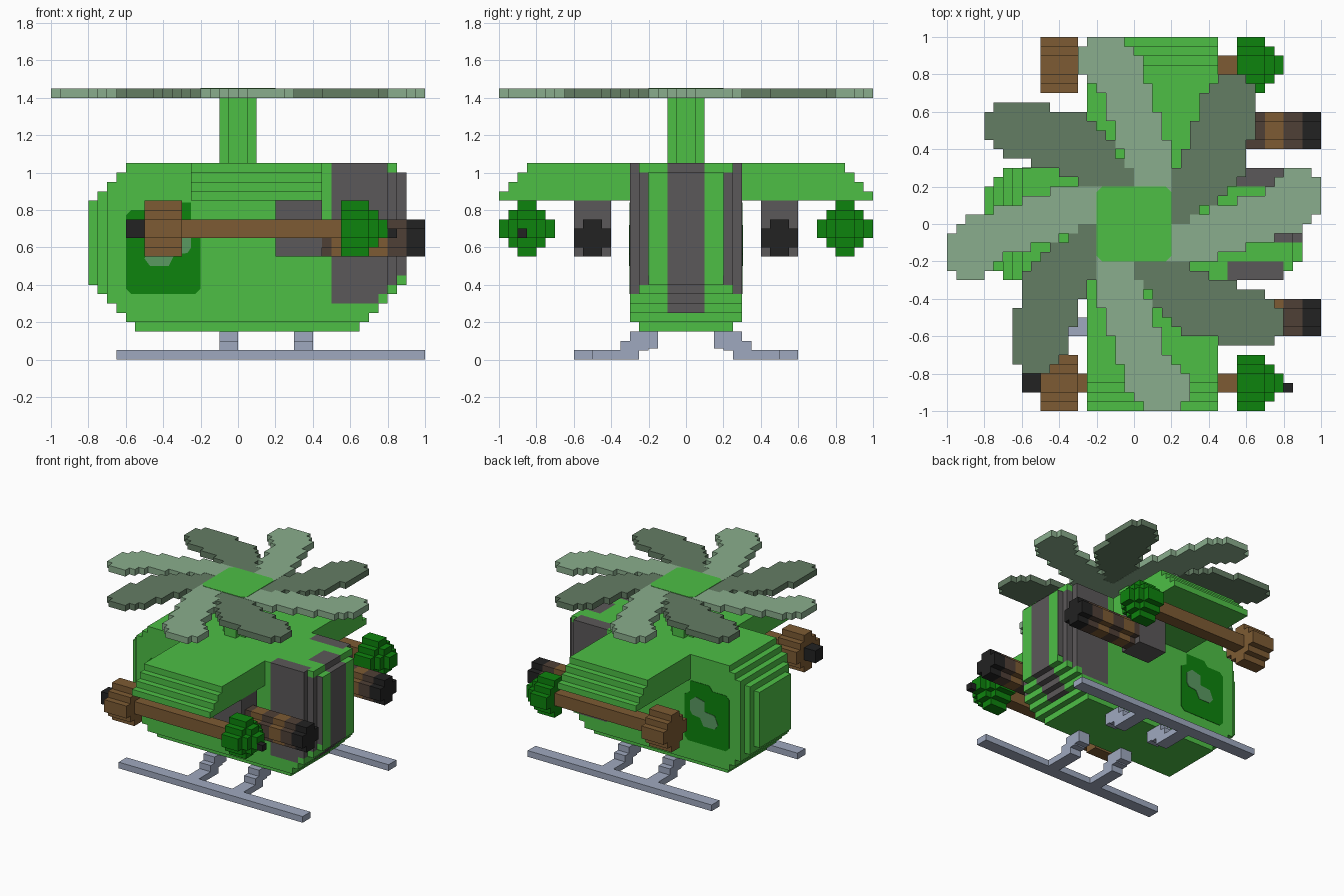
import bpy, bmesh
from mathutils import Vector

if "Cube" in bpy.data.objects:
    bpy.data.objects.remove(bpy.data.objects["Cube"], do_unlink=True)


def material(name, r, g, b):
    m = bpy.data.materials.new(name)
    m.use_nodes = True
    m.diffuse_color = (r, g, b, 1)
    m.node_tree.nodes["Principled BSDF"].inputs["Base Color"].default_value = (r, g, b, 1)
    return m


GREEN = material("leaf_green", .075, .52, .06)
SAGE = material("light_sage", .254, .423, .266)
DARK_SAGE = material("dark_sage", .127, .205, .127)
GREY = material("warm_grey", .105, .098, .10)
BROWN = material("wood_brown", .205, .105, .033)
DARK_BROWN = material("dark_brown", .078, .051, .037)
BLACK = material("soft_black", .016, .016, .016)
DARK_GREEN = material("dark_green", .004, .227, .004)
STEEL = material("blue_grey", .347, .397, .521)
SHINE = material("glass_shine", .10, .32, .12)


def finish(name, bm, mats):
    bmesh.ops.recalc_face_normals(bm, faces=bm.faces)
    me = bpy.data.meshes.new(name)
    bm.to_mesh(me)
    bm.free()
    for m in mats:
        me.materials.append(m)
    ob = bpy.data.objects.new(name, me)
    bpy.context.collection.objects.link(ob)
    return ob


def prism(name, pts, axis, lo, hi, mat):
    """Extrude a flat outline from lo to hi along an axis."""
    place = {"x": lambda a, b, c: (c, a, b), "y": lambda a, b, c: (a, c, b),
             "z": lambda a, b, c: (a, b, c)}[axis]
    bm = bmesh.new()
    face = bm.faces.new([bm.verts.new(place(a, b, lo)) for a, b in pts])
    new = bmesh.ops.extrude_face_region(bm, geom=[face])["geom"]
    bmesh.ops.translate(bm, vec=Vector(place(0, 0, hi - lo)),
                        verts=[v for v in new if isinstance(v, bmesh.types.BMVert)])
    return finish(name, bm, [mat])


def blocks(name, boxes, mats):
    """One mesh of boxes, each (x0, x1, y0, y1, z0, z1, material index)."""
    bm = bmesh.new()
    for x0, x1, y0, y1, z0, z1, mi in boxes:
        vs = bmesh.ops.create_cube(bm, size=1)["verts"]
        for v in vs:
            v.co = ((x0 + x1) / 2 + v.co.x * (x1 - x0), (y0 + y1) / 2 + v.co.y * (y1 - y0),
                    (z0 + z1) / 2 + v.co.z * (z1 - z0))
        for f in {f for v in vs for f in v.link_faces}:
            f.material_index = mi
    return finish(name, bm, mats)


def disc(r, cx=0, cy=0):
    """Stepped round outline on a 0.05 grid."""
    q = {1: [(.05, .05)], 2: [(.1, .05), (.05, .05), (.05, .1)],
         3: [(.15, .05), (.1, .05), (.1, .1), (.05, .1), (.05, .15)]}[r]
    pts = []
    for sx, sy, order in ((1, 1, 1), (-1, 1, -1), (-1, -1, 1), (1, -1, -1)):
        pts += [(cx + sx * a, cy + sy * b) for a, b in q[::order]]
    return pts


def staircase(rows):
    """Outline from rows of (top, left, right), starting at 0."""
    left, right, y = [], [], 0
    for top, a, b in rows:
        left += [(a, y), (a, top)]
        right += [(b, y), (b, top)]
        y = top
    pts = right + left[::-1]
    return [p for i, p in enumerate(pts) if p != pts[i - 1]]


# Hull: tail, middle and nose slabs (x0, x1, half width, bottom, top)
hull = []
for x0, x1, hy, z0, z1 in ((-.8, -.75, .2, .4, .85), (-.75, -.7, .25, .35, .9),
                           (-.7, -.65, .3, .3, .95), (-.65, -.6, .3, .25, 1.0),
                           (-.6, -.55, .3, .2, 1.05), (-.55, .5, .3, .2, 1.05)):
    hull.append((x0, x1, -hy, hy, z0, z1, 0))
hull.append((-.55, .65, -.25, .25, .15, .2, 0))
for x0, x1, hy, z0, z1 in ((.5, .65, .3, .2, 1.05), (.65, .7, .3, .2, 1.05),
                           (.7, .75, .3, .25, 1.05), (.75, .8, .3, .3, 1.05),
                           (.8, .85, .25, .35, 1.05), (.85, .9, .2, .4, 1.0)):
    hull.append((x0, x1, -.1, .1, z0, z1, 1 if x0 > .67 else 0))
    for s in (-1, 1):
        ya, yb = sorted((s * .1, s * .2))
        hull.append((x0, x1, ya, yb, z0, z1, 0))
        if hy > .2:
            ya, yb = sorted((s * .2, s * hy))
            split = max(.3, z0 + .05)
            top = 1.0 if x0 > .77 else z1
            hull.append((x0, x1, ya, yb, z0, split, 0))
            hull.append((x0, x1, ya, yb, split, top, 1))
            if top < z1:
                hull.append((x0, x1, ya, yb, top, z1, 0))
        else:
            ya, yb = sorted((s * .2, s * .203))
            hull.append((x0, x1, ya, yb, .45, z1, 1))
blocks("hull", hull, [GREEN, GREY])

# Wing running across the roof with stepped tips
tip = [(1, .85), (1, .9), (.95, .9), (.95, .95), (.9, .95), (.9, 1), (.85, 1), (.85, 1.05)]
prism("wing", tip + [(-y, z) for y, z in tip[::-1]], "x", -.25, .45, GREEN)

# Mast and rotor
prism("mast", disc(2), "z", 1.05, 1.4, GREEN)
light = staircase([(.3, 0, .2), (.4, -.05, .2), (.45, -.1, .2), (.55, -.1, .15), (.6, -.15, .15),
                   (.7, -.15, .1), (.75, -.2, .1), (.8, -.25, .05), (.9, -.3, .05),
                   (.95, -.3, 0), (1, -.25, -.05)])
dark = staircase([(.05, .2, .3), (.1, .2, .35), (.15, .2, .45), (.2, .2, .5), (.25, .2, .55),
                  (.3, .2, .6), (.4, .25, .6), (.45, .3, .6), (.55, .3, .65), (.7, .35, .65),
                  (.75, .4, .65), (.8, .45, .6)])
for k in range(4):
    prism(f"light_blade_{k + 1}", light, "z", 1.399, 1.45 + .0005, SAGE)
    prism(f"dark_blade_{k + 1}", dark, "z", 1.4, 1.449, DARK_SAGE)
    light = [(y, -x) for x, y in light]
    dark = [(y, -x) for x, y in dark]
hub = [(.2, .17), (.17, .2), (-.17, .2), (-.2, .17), (-.2, -.17), (-.17, -.2), (.17, -.2), (.2, -.17)]
prism("rotor_hub", hub, "z", 1.42, 1.453, GREEN)

# Parts that repeat on both flanks
window = [(-.6, .38), (-.57, .35), (-.23, .35), (-.2, .38), (-.2, .72), (-.25, .75),
          (-.25, .84), (-.42, .84), (-.45, .8), (-.57, .8), (-.6, .77)]
shine = [(-.5, .54), (-.47, .5), (-.37, .5), (-.34, .56), (-.27, .57), (-.25, .6), (-.25, .68),
         (-.3, .72), (-.38, .7), (-.38, .62), (-.47, .61)]
for s, side in ((-1, "right"), (1, "left")):
    prism(side + "_window", window, "y", s * .298, s * .303, DARK_GREEN)
    prism(side + "_window_shine", shine, "y", s * .300, s * .306, SHINE)

    # Outer pole with a wooden drum behind and a stepped green head
    c = (s * .85, .7)
    prism(side + "_pole", disc(1, *c), "x", -.3, .55, BROWN)
    prism(side + "_drum", disc(3, *c), "x", -.5, -.3, BROWN)
    for n, (r, x0, x1) in enumerate(((3, .55, .7), (2, .7, .75), (1, .75, .8))):
        prism(f"{side}_pole_head_{n + 1}", disc(r, *c), "x", x0, x1, DARK_GREEN)

    # Inner banded barrel hung from a grey mount
    b = (s * .5, .65)
    ya, yb = s * .5 - .1, s * .5 + .1
    blocks(side + "_barrel_mount", [(.2, .45, ya, yb, .55, .86, 0)], [GREY])
    for n, (x0, x1, m) in enumerate(((.45, .5, DARK_BROWN), (.5, .6, BROWN), (.6, .7, DARK_BROWN),
                                     (.7, .8, BROWN), (.8, .9, DARK_BROWN), (.9, 1, BLACK))):
        prism(f"{side}_barrel_band_{n + 1}", disc(2, *b), "x", x0, x1, m)

    # Landing skid with stepped struts
    ya, yb = sorted((s * .5, s * .6))
    blocks(side + "_skid_rail", [(-.65, 1, ya, yb, 0, .05, 0)], [STEEL])
    strut = [(.5, 0), (.25, 0), (.25, .05), (.2, .05), (.2, .06), (.15, .06), (.15, .15),
             (.3, .15), (.3, .1), (.35, .1), (.35, .05), (.5, .05)]
    for label, x in (("rear", -.1), ("front", .3)):
        prism(f"{side}_{label}_strut", [(s * y, z) for y, z in strut], "x", x, x + .1, STEEL)

# Black fittings on the right pole only
prism("pole_tail_cap", disc(1, -.85, .7), "x", -.6, -.5, BLACK)
blocks("pole_tip", [(.8, .85, -.9, -.85, .65, .7, 0)], [BLACK])
